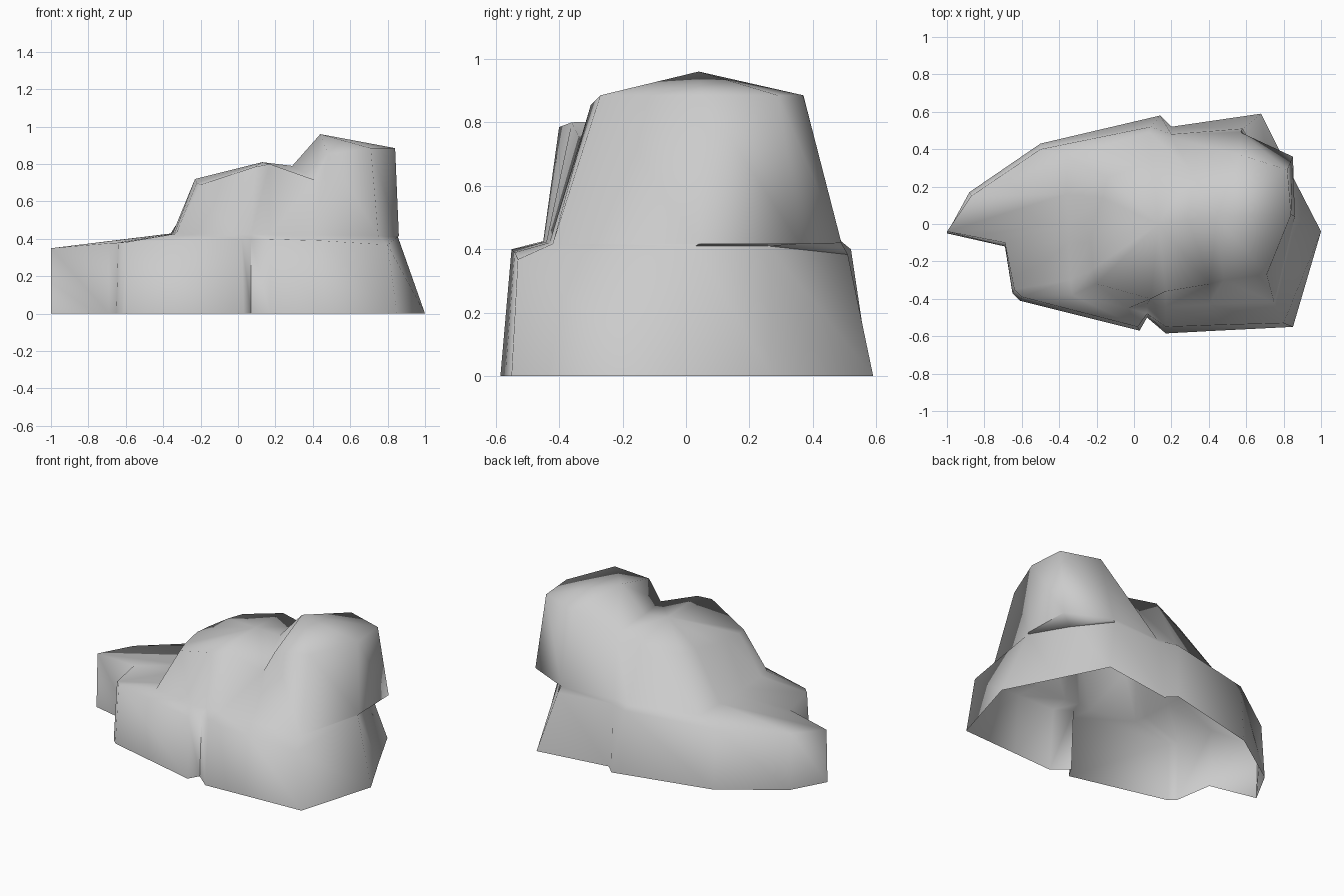
import bpy
import bmesh
import math

default_cube = bpy.data.objects.get("Cube")
if default_cube:
    bpy.data.objects.remove(default_cube, do_unlink=True)


def make_material(name, color):
    material = bpy.data.materials.new(name)
    material.use_nodes = True
    material.diffuse_color = color
    material.node_tree.nodes["Principled BSDF"].inputs["Base Color"].default_value = color
    return material


def add_ring(bm, outline, height):
    """Add one contour; height is a function of the position in plan."""
    return [bm.verts.new((x, y, height(x, y))) for x, y in outline]


def shoulder_height(x, y):
    """The shoulder rises under the tower's overhang and dips elsewhere."""
    under_overhang = x > .7 and y > 0
    return .41 if under_overhang else .4 - .05 * x * x


def bridge(bm, lower, upper):
    """Join two contours with the same number of points by a band of quads."""
    count = len(lower)
    for i in range(count):
        j = (i + 1) % count
        bm.faces.new((lower[i], lower[j], upper[j], upper[i]))


def fan(bm, rim, peak):
    """Close a rim with triangles that meet in a peak."""
    tip = bm.verts.new(peak)
    for i, vertex in enumerate(rim):
        bm.faces.new((vertex, rim[(i + 1) % len(rim)], tip))


# Contours run from the left tip along the back, the right and the front
ground = [(-1, -.05), (-.88, .17), (-.5, .43), (.14, .58), (.2, .52), (.68, .59),
          (.84, .27), (1, -.04), (.85, -.55), (.45, -.57), (.17, -.585), (.07, -.5),
          (.03, -.57), (-.61, -.41), (-.65, -.37), (-.69, -.12)]
shoulder = [(-1, -.04), (-.87, .15), (-.5, .4), (.09, .52), (.2, .48), (.58, .51),
            (.72, .26), (.855, .03), (.8, -.53), (.45, -.54), (.17, -.55), (.07, -.48),
            (.02, -.55), (-.6, -.39), (-.64, -.35), (-.69, -.1)]
ledge = [(-.35, 0), (-.36, .16), (-.36, .36), (.08, .49), (.2, .46), (.57, .49),
         (.85, .36), (.86, .04), (.75, -.42), (.4, -.43), (.17, -.44), (.07, -.43),
         (-.03, -.45), (-.33, -.38), (-.34, -.3), (-.35, -.1)]

# Upper rims: the tower on the right, the hump in the middle
tower_rim = [(.57, .37, .885), (.82, .29, .885), (.84, .05, .885), (.71, -.27, .885), (.48, -.3, .855)]
hump_rim = [(.17, -.36, .8), (.09, -.4, .785), (-.2, -.32, .69), (-.22, -.24, .7), (-.23, -.1, .72),
            (-.22, 0, .72), (-.17, .14, .735), (-.14, .25, .73), (.1, .33, .77)]

bm = bmesh.new()
ground_ring = add_ring(bm, ground, lambda x, y: 0)
shoulder_ring = add_ring(bm, shoulder, shoulder_height)
ledge_ring = add_ring(bm, ledge, lambda x, y: .425 - .01 * x)

tower = [bm.verts.new(point) for point in tower_rim]
hump = [bm.verts.new(point) for point in hump_rim]
back_notch = bm.verts.new((.31, .28, .76))
front_notch = bm.verts.new((.41, -.32, .715))
valley = bm.verts.new((.29, .02, .79))
top_ring = hump[-4:] + [back_notch] + tower + [front_notch] + hump[:-4]

# Walls, open underneath
for lower, upper in ((ground_ring, shoulder_ring), (shoulder_ring, ledge_ring), (ledge_ring, top_ring)):
    bridge(bm, lower, upper)

# Two peaks separated by the valley
fan(bm, [back_notch] + tower + [front_notch, valley], (.44, .04, .96))
fan(bm, [front_notch] + hump + [back_notch, valley], (.13, 0, .81))
bmesh.ops.recalc_face_normals(bm, faces=bm.faces)
if sum(face.normal.z * face.calc_area() for face in bm.faces) < 0:
    bmesh.ops.reverse_faces(bm, faces=bm.faces)

mesh = bpy.data.meshes.new("rock")
bm.to_mesh(mesh)
bm.free()
rock = bpy.data.objects.new("rock", mesh)
bpy.context.collection.objects.link(rock)
mesh.materials.append(make_material("stone_gray", (.6, .6, .6, 1)))

# Soft, worn stone; only the overhang keeps a crisp edge
bpy.ops.object.select_all(action="DESELECT")
rock.select_set(True)
bpy.context.view_layer.objects.active = rock
bpy.ops.object.shade_smooth_by_angle(angle=math.radians(88))
